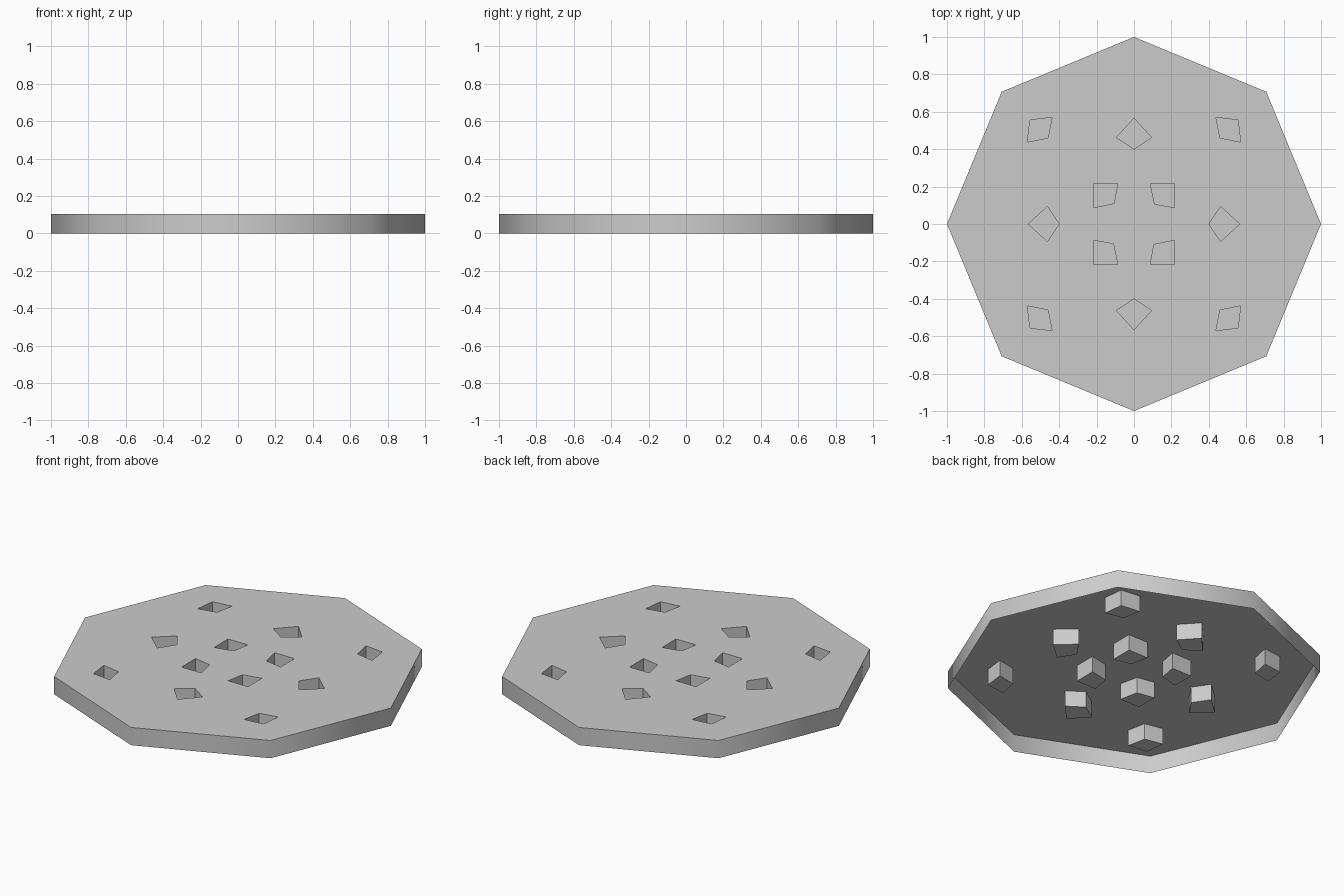
import bpy, bmesh, math
from mathutils import Vector

if "Cube" in bpy.data.objects:
    bpy.data.objects.remove(bpy.data.objects["Cube"])

HEIGHT = 0.105   # rim height of the plate
FLOOR = 0.01     # level of the pocket floors

bm = bmesh.new()


def ring(points, z):
    return [bm.verts.new((x, y, z)) for x, y in points]


def loop_edges(verts):
    return [bm.edges.new((verts[i], verts[(i + 1) % len(verts)])) for i in range(len(verts))]


def wall(top, low, outward):
    faces = []
    n = len(top)
    for i in range(n):
        j = (i + 1) % n
        quad = (low[i], low[j], top[j], top[i])
        faces.append(bm.faces.new(quad if outward else quad[::-1]))
    return faces


def turned(points, quarter):
    for _ in range(quarter):
        points = [(-y, x) for x, y in points]
    return points


# pocket outlines, counter-clockwise, repeated every quarter turn
inner = [(0.11, 0.107), (0.217, 0.087), (0.217, 0.217), (0.087, 0.217)]
middle = [(0.40, 0.0), (0.463, -0.093), (0.565, 0.0), (0.463, 0.093)]
corner = [(0.46, 0.46), (0.57, 0.438), (0.556, 0.556), (0.438, 0.57)]
pockets = [turned(p, q) for p in (inner, middle, corner) for q in range(4)]

# octagonal top with openings
outline = [(math.cos(i * math.pi / 4), math.sin(i * math.pi / 4)) for i in range(8)]
rim = ring(outline, HEIGHT)
edges = loop_edges(rim)
holes = [ring(p, HEIGHT) for p in pockets]
for h in holes:
    edges += loop_edges(h)
bmesh.ops.triangle_fill(bm, use_beauty=True, use_dissolve=False, edges=edges,
                        normal=Vector((0, 0, 1)))
bm.normal_update()
for f in bm.faces:
    if f.normal.z < 0:
        f.normal_flip()

# outer skirt, open underneath
for f in wall(rim, ring(outline, 0.0), True):
    f.smooth = True

# sunken pockets with floors
for h, p in zip(holes, pockets):
    low = ring(p, FLOOR)
    wall(h, low, False)
    bm.faces.new(low)

mesh = bpy.data.meshes.new("octagonal_plate")
bm.to_mesh(mesh)
bm.free()
plate = bpy.data.objects.new("octagonal_plate", mesh)
bpy.context.collection.objects.link(plate)

# soft shading round the skirt, crisp top and pocket edges
bpy.context.view_layer.objects.active = plate
plate.select_set(True)
bpy.ops.object.shade_smooth_by_angle(angle=math.radians(60))
